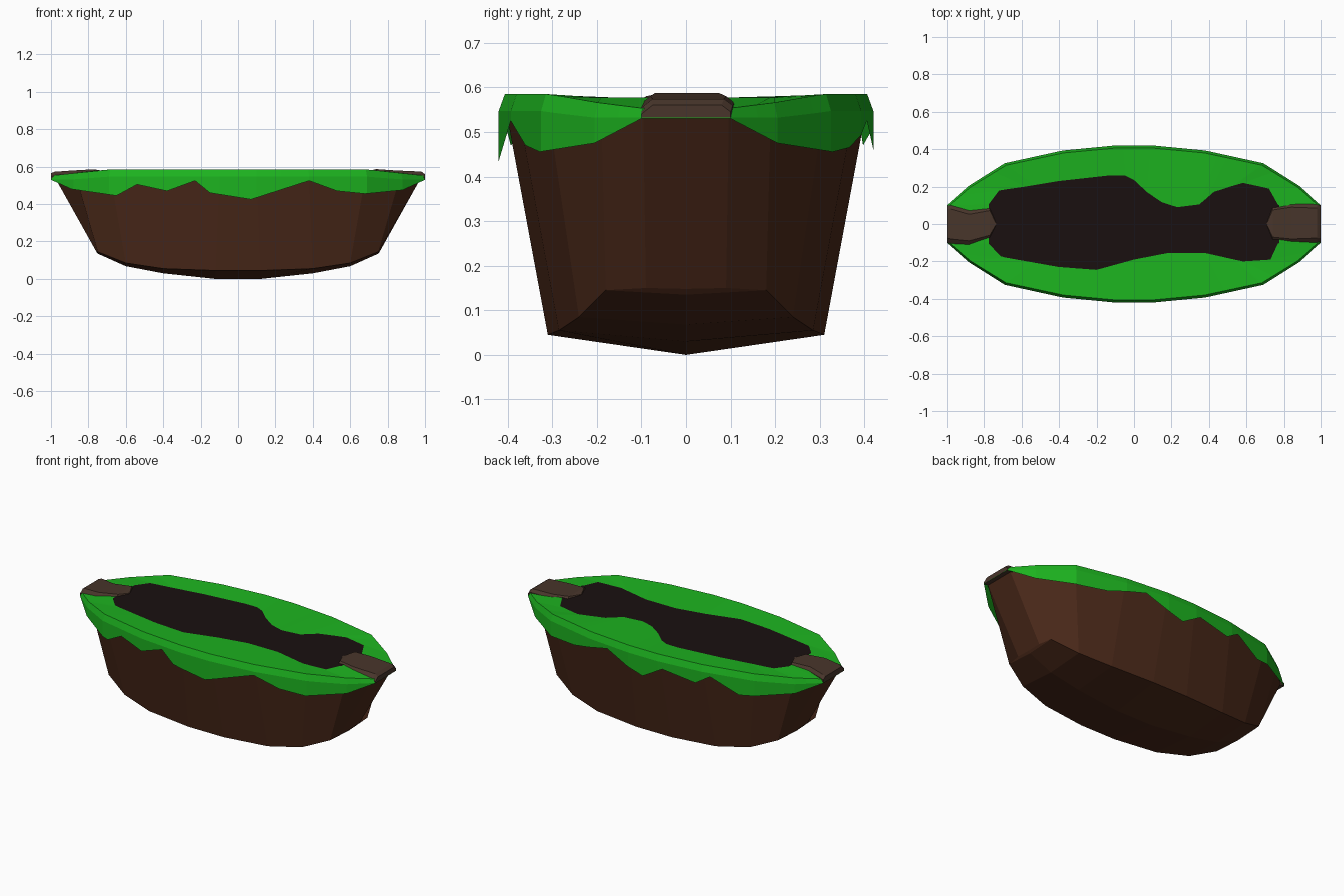
import bpy

if "Cube" in bpy.data.objects:
    bpy.data.objects.remove(bpy.data.objects["Cube"])


def material(name, rgb):
    m = bpy.data.materials.new(name)
    m.diffuse_color = (*rgb, 1)
    m.use_nodes = True
    m.node_tree.nodes["Principled BSDF"].inputs["Base Color"].default_value = m.diffuse_color
    return m


def make(name, verts, faces, mat):
    me = bpy.data.meshes.new(name)
    me.from_pydata(verts, [], faces)
    me.materials.append(mat)
    ob = bpy.data.objects.new(name, me)
    bpy.context.collection.objects.link(ob)
    return ob


def interp(pts, x):
    if x <= pts[0][0]:
        return pts[0][1]
    for (a, va), (b, vb) in zip(pts, pts[1:]):
        if x <= b:
            return va + (vb - va) * (x - a) / (b - a)
    return pts[-1][1]


def bridge(a, b, n, closed=True):
    return [(a + i, a + (i + 1) % n, b + (i + 1) % n, b + i)
            for i in range(n if closed else n - 1)]


bark = material("bark", (0.07, 0.022, 0.01))
moss = material("moss", (0.012, 0.45, 0.014))
soil_mat = material("soil", (0.01, 0.005, 0.005))
wood = material("wood", (0.065, 0.036, 0.024))

# Hull: bottom x, chine y, chine z, keel z, top x, top y
half = [(.12, .31, .045, 0, .10, .402), (.40, .285, .055, .03, .38, .375),
        (.60, .24, .085, .068, .68, .308), (.75, .18, .145, .135, .865, .19),
        (.76, .09, .15, .148, .978, .096)]
stations = [(-h[0], *h[1:4], -h[4], h[5]) for h in reversed(half)] + half
verts = []
for xb, yc, zc, zk, xt, yt in stations:
    verts += [(xt, -yt, .54), (xb, -yc, zc), (xb, 0, zk), (xb, yc, zc), (xt, yt, .54)]
faces = []
for i in range(len(stations) - 1):
    faces += bridge(i * 5 + 5, i * 5, 5, False)
last = len(verts) - 5
faces += [(4, 3, 2, 1, 0), tuple(range(last, last + 5))]
make("hull", verts, faces, bark)

# Moss: rim outline, ragged lower edges and opening outlines as (x, value)
rim = [(0, .42), (.1, .42), (.38, .393), (.69, .325), (.88, .205), (1, .1)]
edge_front = [(-1, .53), (-.89, .48), (-.65, .445), (-.54, .505), (-.38, .47), (-.23, .525),
              (-.15, .46), (.07, .425), (.38, .525), (.53, .47), (.68, .455), (.88, .475), (1, .53)]
edge_back = [(-1, .53), (-.88, .475), (-.6, .445), (-.43, .525), (-.34, .47), (-.13, .505),
             (0, .43), (.1, .46), (.25, .525), (.5, .465), (.68, .455), (.88, .475), (1, .53)]
open_front = [(-.78, -.1), (-.71, -.175), (-.4, -.23), (-.2, -.245), (0, -.19), (.18, -.155),
              (.38, -.155), (.58, -.2), (.73, -.19), (.77, -.1)]
open_back = [(-.78, .1), (-.72, .18), (-.58, .2), (-.4, .23), (-.13, .26), (-.05, .26), (0, .235),
             (.07, .17), (.15, .115), (.23, .09), (.35, .105), (.43, .175), (.58, .22), (.72, .19), (.77, .1)]


def side(edge, opening, s):
    xs = {x for x, _ in edge} | {p * q for p, _ in rim for q in (-1, 1)}
    xs |= {max(-1, min(1, round(x / .775, 2))) for x, _ in opening}
    rows = []
    for x in sorted(xs):
        y = s * interp(rim, abs(x))
        top = interp([(.7, .585), (1, .553)], abs(x))
        rows.append(((x, y, interp(edge, x)), (x, y, max(top - .038, .532)),
                     (x * .99, y * .967, top),
                     (x * .775, interp(opening, x * .775), .577)))
    return rows


loop = side(edge_front, open_front, -1) + side(edge_back, open_back, 1)[::-1]
n = len(loop)
verts = [row[k] for k in range(4) for row in loop]
faces = [f for k in range(3) for f in bridge(k * n, (k + 1) * n, n)]
make("moss_rim", verts, faces, moss)

# Soil surface filling the opening
make("soil", [row[3] for row in loop], [tuple(range(n))], soil_mat)


# End grips: rough planks over each tip, (x, left y, right y, top z)
def grip(name, rows, tip, s):
    verts = []
    for x, y0, y1, z in rows:
        verts += [(x, y0, .53), (x, y0, z - .02), (x, y0 + .025, z),
                  (x, y1 - .02, z), (x, y1, z - .015), (x, y1, .53)]
    faces = [f for i in range(len(rows) - 1) for f in bridge(i * 6, i * 6 + 6, 6)]
    e = len(verts) - 6
    verts.append(tip)
    faces.append((0, 1, 2, 3, 4, 5))
    faces += [(e + i, e + (i + 1) % 6, len(verts) - 1) for i in range(6)]
    if s > 0:
        faces = [f[::-1] for f in faces]
    make(name, verts, faces, wood)


grip("left_grip", [(-1, -.1, .1, .565), (-.98, -.105, .1, .573), (-.88, -.115, .072, .58),
                   (-.77, -.085, .092, .586)], (-.735, 0, .58), -1)
grip("right_grip", [(1, -.1, .1, .56), (.98, -.1, .105, .574), (.84, -.105, .11, .58),
                    (.74, -.095, .095, .587)], (.708, 0, .58), 1)

# Consistent outward normals
import bmesh
for ob in bpy.data.objects:
    bm = bmesh.new()
    bm.from_mesh(ob.data)
    bmesh.ops.recalc_face_normals(bm, faces=bm.faces)
    bm.to_mesh(ob.data)
    bm.free()
